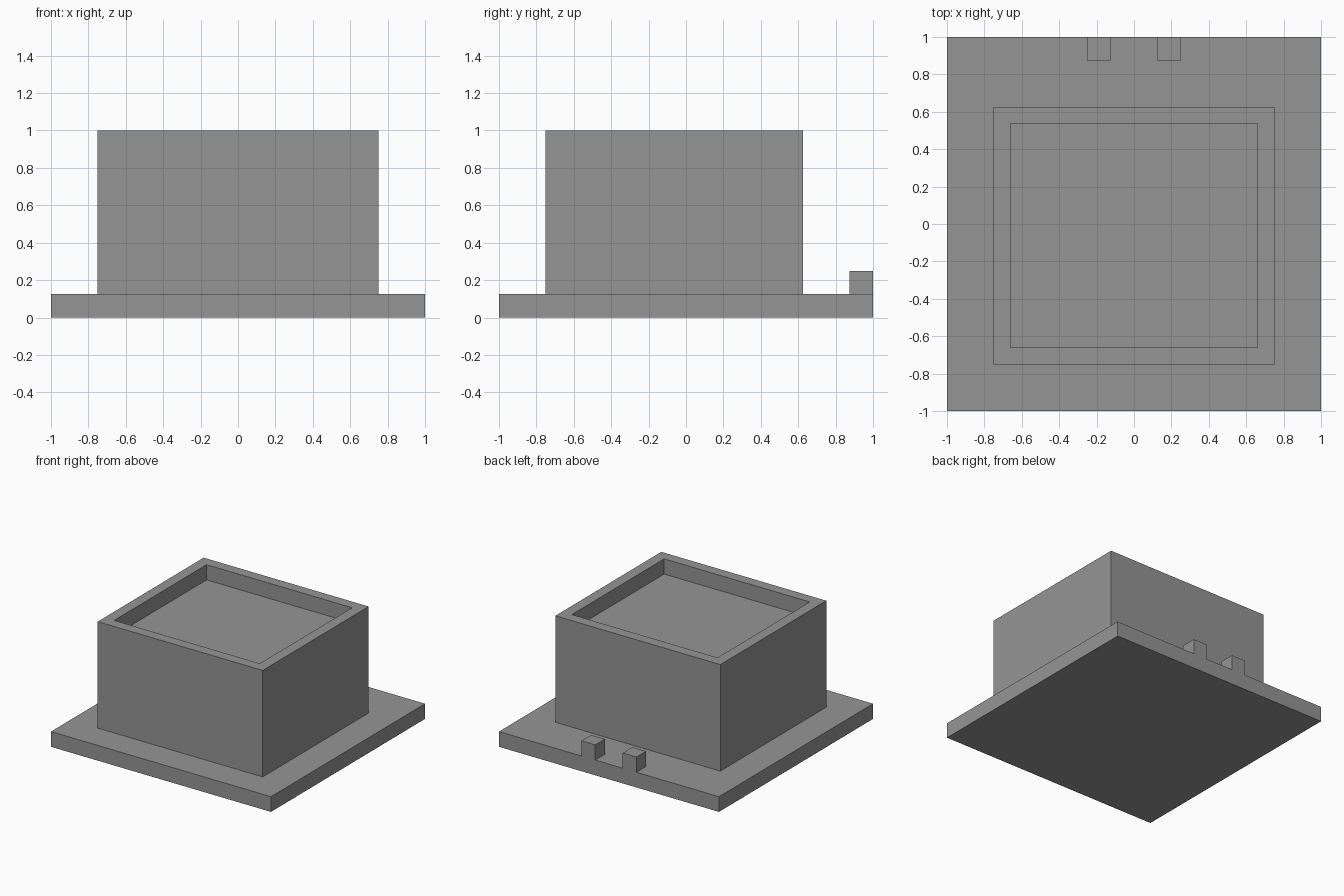
import bpy
import bmesh
from mathutils import Vector

cube = bpy.data.objects.get("Cube")
if cube:
    bpy.data.objects.remove(cube, do_unlink=True)

grey = bpy.data.materials.new("mid_grey")
grey.use_nodes = True
grey.diffuse_color = (0.3, 0.3, 0.3, 1)
grey.node_tree.nodes["Principled BSDF"].inputs["Base Color"].default_value = grey.diffuse_color

U = 0.125  # grid step shared by all parts


def box(name, low, high, recess=False):
    """Box between two corners given in grid steps; optionally with a sunken top."""
    low, high = Vector(low) * U, Vector(high) * U
    bm = bmesh.new()
    bmesh.ops.create_cube(bm, size=1)
    for v in bm.verts:
        v.co = (low + high) / 2 + v.co * (high - low)
    if recess:
        bm.normal_update()
        top = max(bm.faces, key=lambda f: f.calc_center_median().z)
        # Rim one step wide, then walls down to a floor one step lower
        bmesh.ops.inset_region(bm, faces=[top], thickness=U)
        floor = bmesh.ops.extrude_discrete_faces(bm, faces=[top])["faces"][0]
        bmesh.ops.translate(bm, vec=(0, 0, -U), verts=floor.verts)
    bmesh.ops.recalc_face_normals(bm, faces=bm.faces)
    mesh = bpy.data.meshes.new(name)
    bm.to_mesh(mesh)
    bm.free()
    mesh.materials.append(grey)
    obj = bpy.data.objects.new(name, mesh)
    bpy.context.collection.objects.link(obj)
    return obj


# Square base slab
box("base_plate", (-8, -8, 0), (8, 8, 1))

# Main block with a raised rim around its top
box("main_block", (-6, -6, 1), (6, 5, 8), recess=True)

# Pair of small posts on the back edge
for name, x in (("right_post", -2), ("left_post", 1)):
    box(name, (x, 7, 1), (x + 1, 8, 2))
